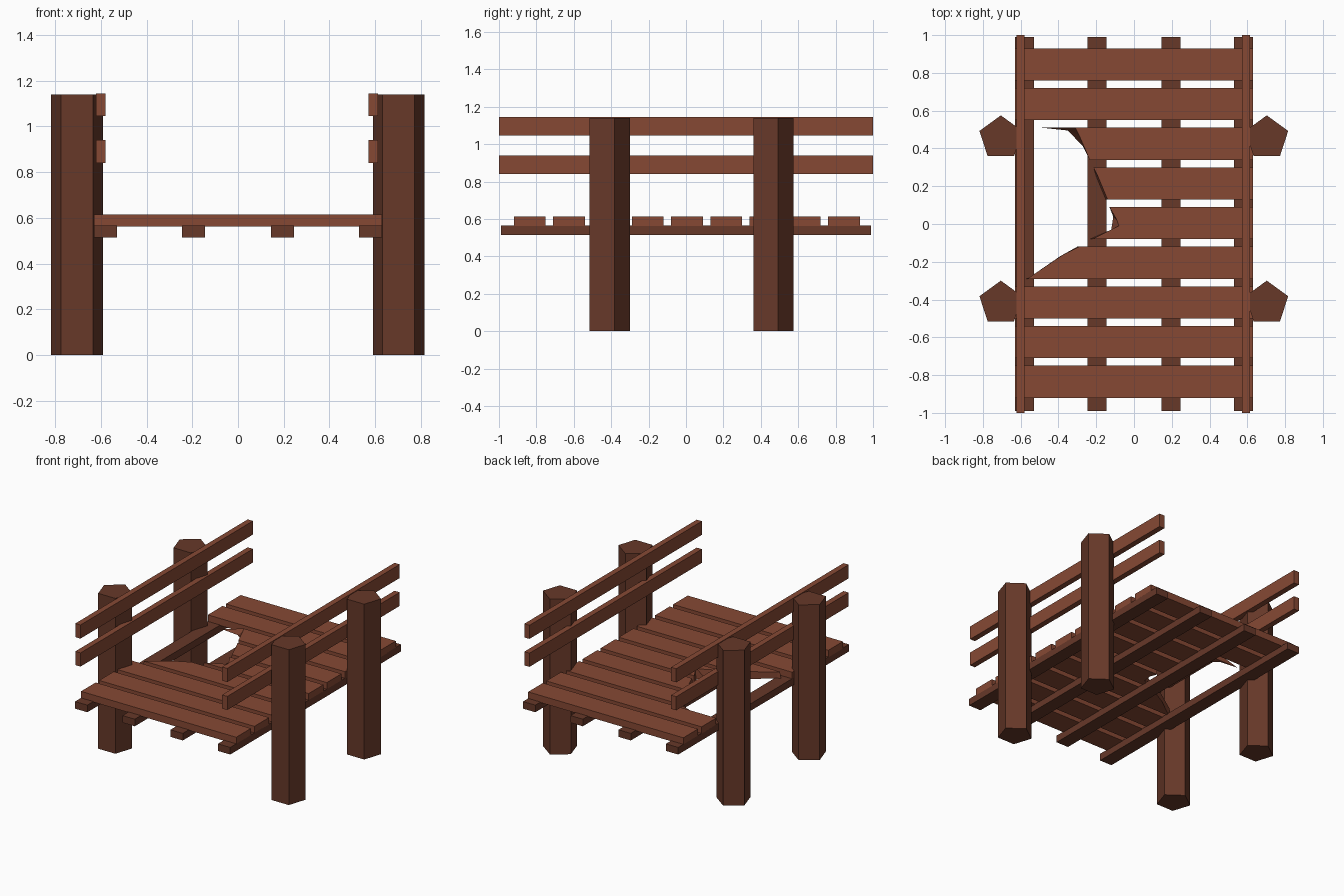
import bpy, bmesh
from math import sin, cos, pi

if "Cube" in bpy.data.objects:
    bpy.data.objects.remove(bpy.data.objects["Cube"])


def material(name, col):
    m = bpy.data.materials.new(name)
    m.diffuse_color = (*col, 1)
    m.use_nodes = True
    m.node_tree.nodes["Principled BSDF"].inputs["Base Color"].default_value = m.diffuse_color
    return m


LIGHT = material("light_wood", (0.24, 0.066, 0.034))
DARK = material("dark_wood", (0.135, 0.04, 0.022))


def prism(name, low, high, z0, z1, mat):
    """Solid between two counter-clockwise outlines with equal point counts."""
    bm = bmesh.new()
    a = [bm.verts.new((x, y, z0)) for x, y in low]
    b = [bm.verts.new((x, y, z1)) for x, y in high]
    n = len(a)
    bm.faces.new(a[::-1])
    bm.faces.new(b)
    for i in range(n):
        j = (i + 1) % n
        bm.faces.new((a[i], a[j], b[j], b[i]))
    bmesh.ops.triangulate(bm, faces=[f for f in bm.faces if len(f.verts) > 5])
    me = bpy.data.meshes.new(name)
    bm.to_mesh(me)
    bm.free()
    me.materials.append(mat)
    ob = bpy.data.objects.new(name, me)
    bpy.context.collection.objects.link(ob)
    return ob


def box(name, x0, x1, y0, y1, z0, z1, mat):
    o = [(x0, y0), (x1, y0), (x1, y1), (x0, y1)]
    return prism(name, o, o, z0, z1, mat)


# Broken left ends of planks, back edge to front edge: (top face, bottom face)
BROKEN = {
    5: ([(-0.29, -0.12), (-0.38, -0.17 + 0.005), (-0.55, -0.28), (-0.56, -0.29)],
        [(-0.30, -0.12), (-0.39, -0.17), (-0.54, -0.28), (-0.57, -0.29)]),
    4: ([(-0.13, 0.09), (-0.09, 0.02), (-0.08, -0.01), (-0.22, -0.08)],
        [(-0.13, 0.09), (-0.11, 0.04), (-0.12, -0.03), (-0.235, -0.08)]),
    3: ([(-0.215, 0.30), (-0.19, 0.25), (-0.165, 0.19), (-0.14, 0.13)],
        [(-0.215, 0.30), (-0.20, 0.25), (-0.175, 0.19), (-0.15, 0.13)]),
    2: ([(-0.31, 0.51), (-0.29, 0.47), (-0.26, 0.40), (-0.235, 0.34)],
        [(-0.49, 0.51), (-0.35, 0.495), (-0.29, 0.45), (-0.235, 0.34)]),
}

# Deck planks, whole and broken
for i in range(9):
    yc = 0.845 - i * 0.21
    y0, y1 = yc - 0.085, yc + 0.085
    if i in BROKEN:
        top, bot = BROKEN[i]
        right = [(0.63, y0), (0.63, y1)]
        prism(f"broken_plank_{i}", bot + right, top + right, 0.562, 0.614, LIGHT)
    else:
        box(f"plank_{i}", -0.63, 0.63, y0, y1, 0.562, 0.614, LIGHT)

# Joists under the deck
for i, x in enumerate((-0.58, -0.195, 0.195, 0.58)):
    box(f"joist_{i}", x - 0.05, x + 0.05, -0.99, 0.99, 0.514, 0.566, DARK)

for side, px, rx in (("left", -0.705, -0.6), ("right", 0.703, 0.592)):
    # Handrails
    for level, z in (("upper", 1.045), ("lower", 0.84)):
        box(f"{side}_{level}_rail", rx - 0.021, rx + 0.021, -1, 1, z, z + 0.1, LIGHT)
    # Five-sided posts
    for end, py in (("front", -0.419), ("back", 0.456)):
        o = [(px + 0.119 * cos(pi / 2 + k * 2 * pi / 5),
              py + 0.119 * sin(pi / 2 + k * 2 * pi / 5)) for k in range(5)]
        prism(f"{side}_{end}_post", o, o, 0, 1.14, DARK)
